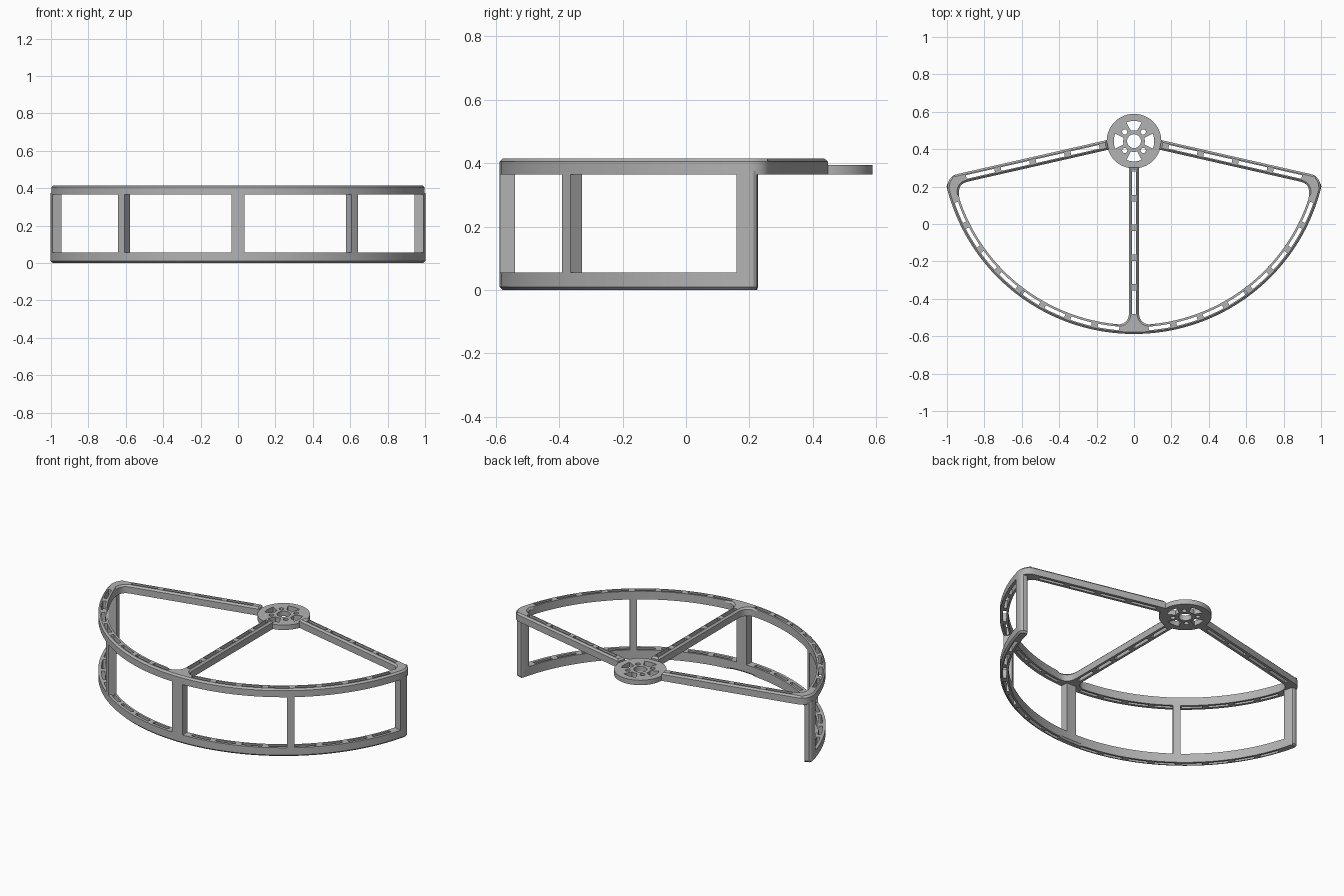
import bpy, bmesh
from math import sin, cos, radians, pi, hypot
from mathutils import Vector

cube = bpy.data.objects.get("Cube")
if cube:
    bpy.data.objects.remove(cube, do_unlink=True)

grey = bpy.data.materials.new("grey_plastic")
grey.use_nodes = True
COLOR = (0.45, 0.45, 0.45, 1)
grey.diffuse_color = COLOR
grey.node_tree.nodes["Principled BSDF"].inputs["Base Color"].default_value = COLOR

HUB_Y, R_OUT, R_IN = 0.443, 1.031, 0.983
ARM_ANGLE, HALF = radians(12.8), 0.026
RAIL_Z, TOP_Z, CHAMFER = 0.365, 0.415, 0.01


def polar(r, deg):
    """Point around the hub; zero degrees points to the front."""
    return Vector((r * sin(radians(deg)), HUB_Y - r * cos(radians(deg))))


def on_arm(s, t):
    """Point at distance s along the left arm, t to its rear side."""
    c, k = cos(ARM_ANGLE), sin(ARM_ANGLE)
    return Vector((s * c + t * k, 0.455 - s * k + t * c))


def arc(r, a, b, n):
    return [polar(r, a + (b - a) * i / n) for i in range(n + 1)]


def fillet(a, b, c, n=8):
    return [a * (1 - t) ** 2 + b * 2 * t * (1 - t) + c * t * t
            for t in (i / n for i in range(n + 1))]


def mirror(loop):
    return [Vector((-p.x, p.y)) for p in reversed(loop)]


def inset_loop(loop, amount):
    """Move a loop inward, leaving the inner edge of the arc in place."""
    out = []
    for i, p in enumerate(loop):
        a = (p - loop[i - 1]).normalized()
        b = (loop[(i + 1) % len(loop)] - p).normalized()
        n = Vector((a.y + b.y, -a.x - b.x)).normalized()
        scale = amount / max(0.6, n.dot(Vector((a.y, -a.x))))
        r = hypot(p.x, p.y - HUB_Y)
        fixed = abs(r - R_IN) < 0.005 and abs(p.x) > 0.09
        out.append(p.copy() if fixed else p - n * scale)
    return out


def plate(name, outer, holes, levels):
    """Flat part with holes; levels are (height, inset of the outline)."""
    bm = bmesh.new()
    caps = [[], []]
    for k, loop in enumerate([outer] + holes):
        rings = []
        for z, inset in levels:
            pts = inset_loop(loop, inset) if k == 0 and inset else loop
            rings.append([bm.verts.new((p.x, p.y, z)) for p in pts])
        n = len(loop)
        for lo, hi in zip(rings, rings[1:]):
            for i in range(n):
                j = (i + 1) % n
                bm.faces.new((lo[i], lo[j], hi[j], hi[i]))
        for cap, ring in zip(caps, (rings[0], rings[-1])):
            cap += [bm.edges.get((ring[i - 1], ring[i])) for i in range(n)]
    for cap in caps:
        bmesh.ops.triangle_fill(bm, edges=cap, use_beauty=True)
    bmesh.ops.recalc_face_normals(bm, faces=bm.faces)
    mesh = bpy.data.meshes.new(name)
    bm.to_mesh(mesh)
    bm.free()
    mesh.materials.append(grey)
    obj = bpy.data.objects.new(name, mesh)
    bpy.context.collection.objects.link(obj)
    bpy.ops.object.select_all(action='DESELECT')
    obj.select_set(True)
    bpy.context.view_layer.objects.active = obj
    bpy.ops.object.shade_smooth_by_angle(angle=radians(25))


def spans(a, b, count, bar):
    """Split a length into slots separated by bars."""
    step = (b - a + bar) / count
    return [(a + i * step, a + (i + 1) * step - bar) for i in range(count)]


# Lightening slots
arc_slots = [arc(0.995, a, b, 6) + arc(1.014, b, a, 6)
             for a, b in spans(4.5, 71, 8, 2)]
arm_slots = [[on_arm(a, -0.01), on_arm(b, -0.01), on_arm(b, 0.01), on_arm(a, 0.01)]
             for a, b in spans(0.19, 0.92, 4, 0.035)]
spine_slots = [[Vector((x, y)) for x, y in ((-0.011, a), (0.011, a), (0.011, b), (-0.011, b))]
               for a, b in spans(-0.48, 0.28, 5, 0.035)]
arc_slots += [mirror(s) for s in arc_slots]
arm_slots += [mirror(s) for s in arm_slots]

# Upper frame: curved rail, two arms and the spine
half = arc(R_OUT, 0, 75.5, 40)
half += fillet(half.pop(), on_arm(1.02, HALF), on_arm(0.96, HALF))
half += [on_arm(0.145, HALF), on_arm(0.145, -HALF)]
half += fillet(on_arm(0.92, -HALF), on_arm(0.985, -HALF), polar(R_IN, 71))
half += arc(R_IN, 71, 4.6, 36)[1:-1]
half += fillet(polar(R_IN, 4.6), Vector((HALF, -0.53)), Vector((HALF, -0.47)))
half.append(Vector((HALF, 0.303)))
plate("upper_frame", half + mirror(half)[:-1], arc_slots + arm_slots + spine_slots,
      [(RAIL_Z, 0), (TOP_Z - CHAMFER, 0), (TOP_Z, CHAMFER)])

# Lower curved rail with rounded ends
rounded_end = [polar(R_OUT, 76.3), polar(1.026, 77), polar(1.015, 77.5),
               polar(0.996, 77.5), polar(0.987, 77.2), polar(R_IN, 76.5)]
right = arc(R_OUT, 0, 75.5, 40) + rounded_end
inner = arc(R_IN, 75.5, 0, 40)
half = right + inner
plate("lower_rail", half + mirror(half)[1:-1], arc_slots,
      [(0, CHAMFER), (CHAMFER, 0), (0.055, 0)])

# Posts between the rails
post_levels = [(0.045, 0), (RAIL_Z + 0.01, 0)]


def post(name, a, b):
    plate(name, arc(R_OUT, a, b, 4) + arc(R_IN, b, a, 4), [], post_levels)


post("front_post", -1.95, 1.95)
post("left_middle_post", 36, 38.4)
post("right_middle_post", -38.4, -36)
corner = [polar(R_OUT, 74)] + rounded_end + [polar(R_IN, 74)]
plate("left_corner_post", corner, [], post_levels)
plate("right_corner_post", mirror(corner), [], post_levels)


# Mounting hub with centre bore, fan cutouts and screw holes
def circle(r, centre, n):
    return [centre + Vector((r * cos(2 * pi * i / n), r * sin(2 * pi * i / n)))
            for i in range(n)]


centre = Vector((0, HUB_Y))
hub_holes = [circle(0.037, centre, 32)]
for quarter in range(4):
    a = quarter * 90
    hub_holes.append(arc(0.058, a - 17, a + 17, 6) + arc(0.108, a + 22, a - 22, 8))
    hub_holes.append(circle(0.014, polar(0.07, a + 45), 16))
plate("mounting_hub", circle(0.146, centre, 64), hub_holes, [(RAIL_Z, 0), (0.395, 0)])
